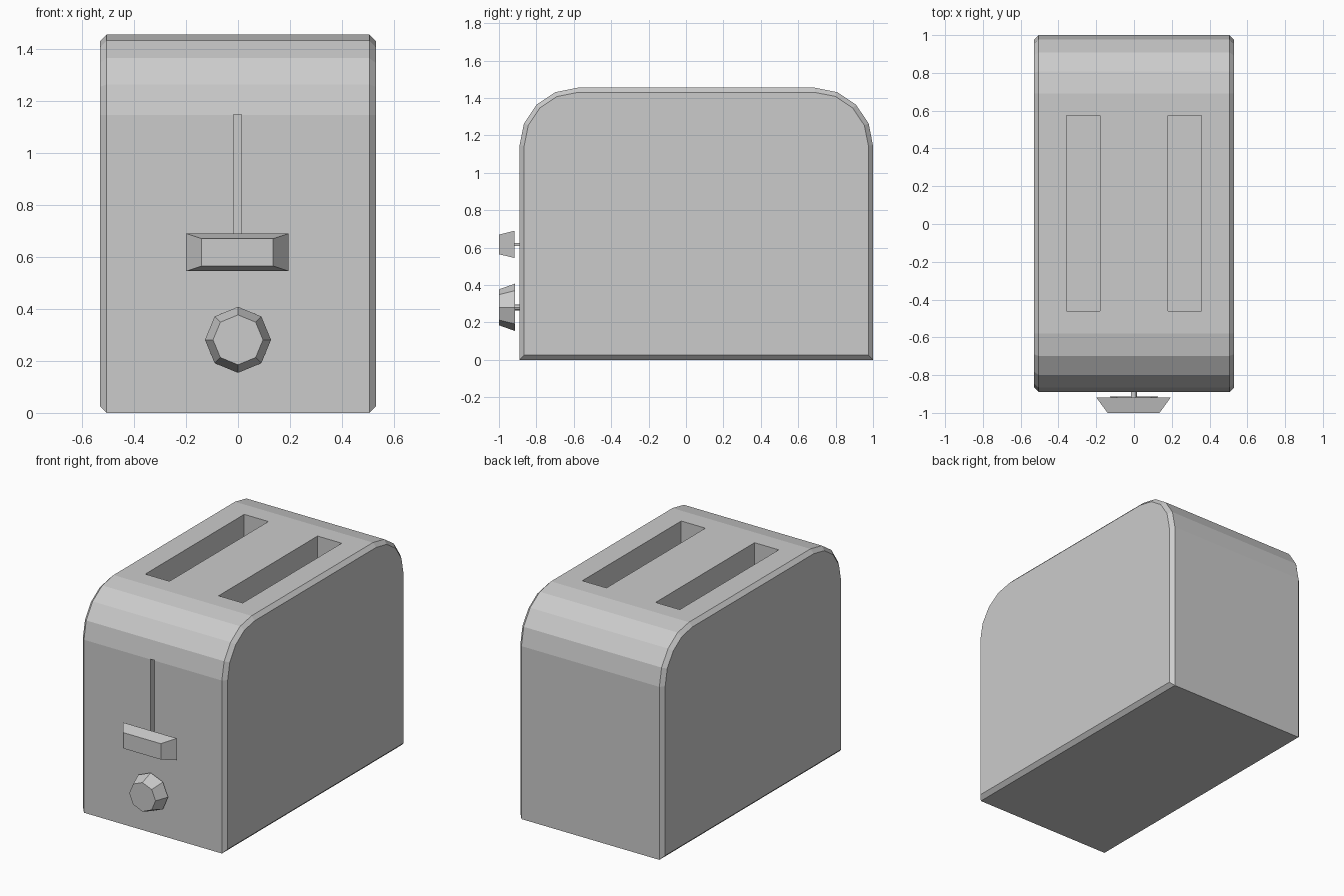
import bpy, bmesh
from math import cos, sin, pi

if "Cube" in bpy.data.objects:
    bpy.data.objects.remove(bpy.data.objects["Cube"])


def loft(name, rings):
    """Closed solid through matching rings of points."""
    bm = bmesh.new()
    loops = [[bm.verts.new(p) for p in ring] for ring in rings]
    n = len(loops[0])
    for a, b in zip(loops, loops[1:]):
        for i in range(n):
            j = (i + 1) % n
            bm.faces.new((a[i], a[j], b[j], b[i]))
    bm.faces.new(loops[0])
    bm.faces.new(loops[-1])
    bmesh.ops.recalc_face_normals(bm, faces=bm.faces)
    mesh = bpy.data.meshes.new(name)
    bm.to_mesh(mesh)
    bm.free()
    obj = bpy.data.objects.new(name, mesh)
    bpy.context.collection.objects.link(obj)
    return obj


def rect(x0, x1, z0, z1, y):
    return [(x0, y, z0), (x1, y, z0), (x1, y, z1), (x0, y, z1)]


def box(name, x0, x1, y0, y1, z0, z1):
    return loft(name, [rect(x0, x1, z0, z1, y0), rect(x0, x1, z0, z1, y1)])


def octagon(radius, y, zc):
    return [(radius * sin(i * pi / 4), y, zc + radius * cos(i * pi / 4)) for i in range(8)]


# Body: rounded-top side profile, chamfered around both sides
def side_profile(x, inset):
    r = 0.31 - inset
    pts = [(x, -0.89 + inset, inset)]
    for cy, start in ((-0.58, pi), (0.69, pi / 2)):
        for i in range(5):
            a = start - i * pi / 8
            pts.append((x, cy + r * cos(a), 1.145 + r * sin(a)))
    pts.append((x, 1.0 - inset, inset))
    return pts


body = loft("body", [side_profile(-0.53, 0.025), side_profile(-0.505, 0),
                     side_profile(0.505, 0), side_profile(0.53, 0.025)])

# Bread slots and lever groove cut into the body
cutters = [box("slot_cutter", s * 0.18, s * 0.357, -0.46, 0.575, 0.45, 1.6) for s in (-1, 1)]
cutters.append(box("groove_cutter", -0.017, 0.013, -1.0, -0.83, 0.60, 1.147))
for c in cutters:
    c.hide_render = True
    c.hide_viewport = True
    c.display_type = 'WIRE'
    mod = body.modifiers.new("cut", 'BOOLEAN')
    mod.operation = 'DIFFERENCE'
    mod.solver = 'EXACT'
    mod.object = c

# Bake the cuts so the cutters can go
deps = bpy.context.evaluated_depsgraph_get()
cut_mesh = bpy.data.meshes.new_from_object(body.evaluated_get(deps))
body.modifiers.clear()
body.data = cut_mesh
for c in cutters:
    bpy.data.objects.remove(c)

# Lever: tapered handle on a thin stem
loft("lever_handle", [rect(-0.2, 0.195, 0.545, 0.69, -0.918),
                      rect(-0.14, 0.135, 0.565, 0.67, -1.0)])
box("lever_stem", -0.015, 0.011, -0.92, -0.83, 0.61, 0.625)

# Knob: tapered octagon on a short shaft
loft("knob", [octagon(0.127, -0.913, 0.281), octagon(0.096, -1.0, 0.281)])
loft("knob_shaft", [octagon(0.016, -0.915, 0.281), octagon(0.016, -0.88, 0.281)])
